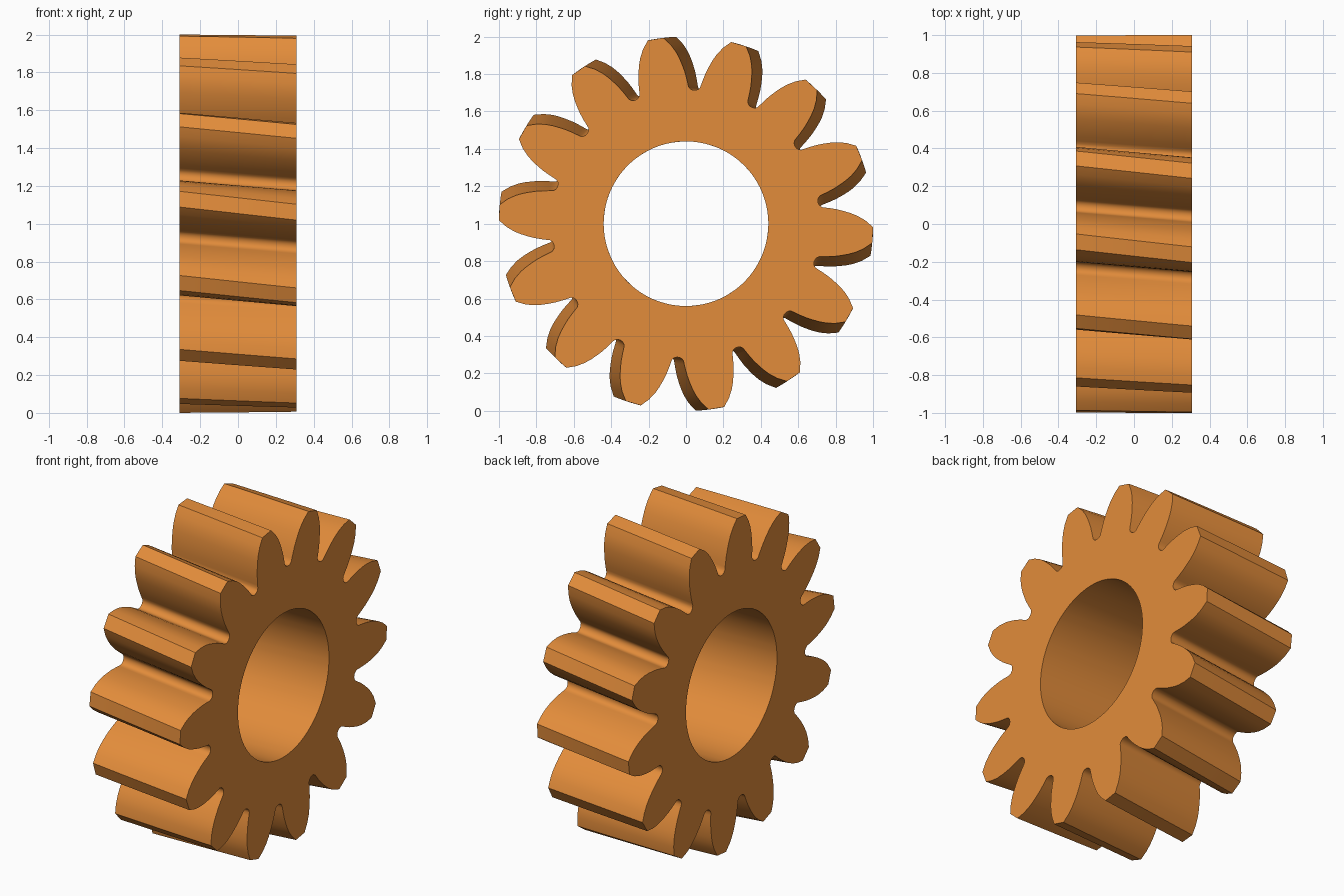
import bpy
import bmesh
from math import cos, sin, radians

old = bpy.data.objects.get("Cube")
if old:
    bpy.data.objects.remove(old, do_unlink=True)

TEETH = 14
PITCH = 360 / TEETH
HALF_WIDTH = 0.308
BORE = 0.44
TWIST = 3.95      # helix angle turned across the width, degrees
PHASE = 176.5     # a tooth centre on the +x face
SLICES = 8

# Half tooth: (radius, degrees from tooth centre), root fillet to tip corner
flank = [(0.716, 12.1), (0.721, 11.2), (0.732, 10.45), (0.75, 10.1),
         (0.78, 9.55), (0.815, 8.85), (0.85, 8.0), (0.885, 7.1),
         (0.92, 6.05), (0.96, 4.5), (1.001, 2.4)]

outline = []
for i in range(TEETH):
    c = PHASE + i * PITCH
    outline.append((0.715, c - PITCH / 2))
    outline += [(r, c - a) for r, a in flank]
    outline += [(r, c + a) for r, a in reversed(flank)]

bm = bmesh.new()


def ring(points, x, turn):
    return [bm.verts.new((x, r * cos(radians(a + turn)), 1 + r * sin(radians(a + turn))))
            for r, a in points]


def bridge(a, b):
    n = len(a)
    for i in range(n):
        j = (i + 1) % n
        bm.faces.new((a[i], a[j], b[j], b[i]))


# Twisted toothed wall and round bore wall
bore = [(BORE, a) for r, a in outline]
outer, inner = [], []
for s in range(SLICES + 1):
    t = s / SLICES
    x = HALF_WIDTH * (2 * t - 1)
    turn = TWIST * (t - 1)
    outer.append(ring(outline, x, turn))
    inner.append(ring(bore, x, turn))
for s in range(SLICES):
    bridge(outer[s], outer[s + 1])
    bridge(inner[s + 1], inner[s])

# Flat end faces
bridge(inner[0], outer[0])
bridge(outer[-1], inner[-1])
bmesh.ops.recalc_face_normals(bm, faces=bm.faces)

mesh = bpy.data.meshes.new("helical_gear")
bm.to_mesh(mesh)
bm.free()
gear = bpy.data.objects.new("helical_gear", mesh)
bpy.context.collection.objects.link(gear)

# Orange material
colour = (0.76, 0.262, 0.043, 1)
mat = bpy.data.materials.new("orange")
mat.use_nodes = True
mat.diffuse_color = colour
for node in mat.node_tree.nodes:
    if node.type == 'BSDF_PRINCIPLED':
        node.inputs["Base Color"].default_value = colour
mesh.materials.append(mat)

bpy.ops.object.select_all(action='DESELECT')
gear.select_set(True)
bpy.context.view_layer.objects.active = gear
bpy.ops.object.shade_smooth_by_angle(angle=radians(32))
